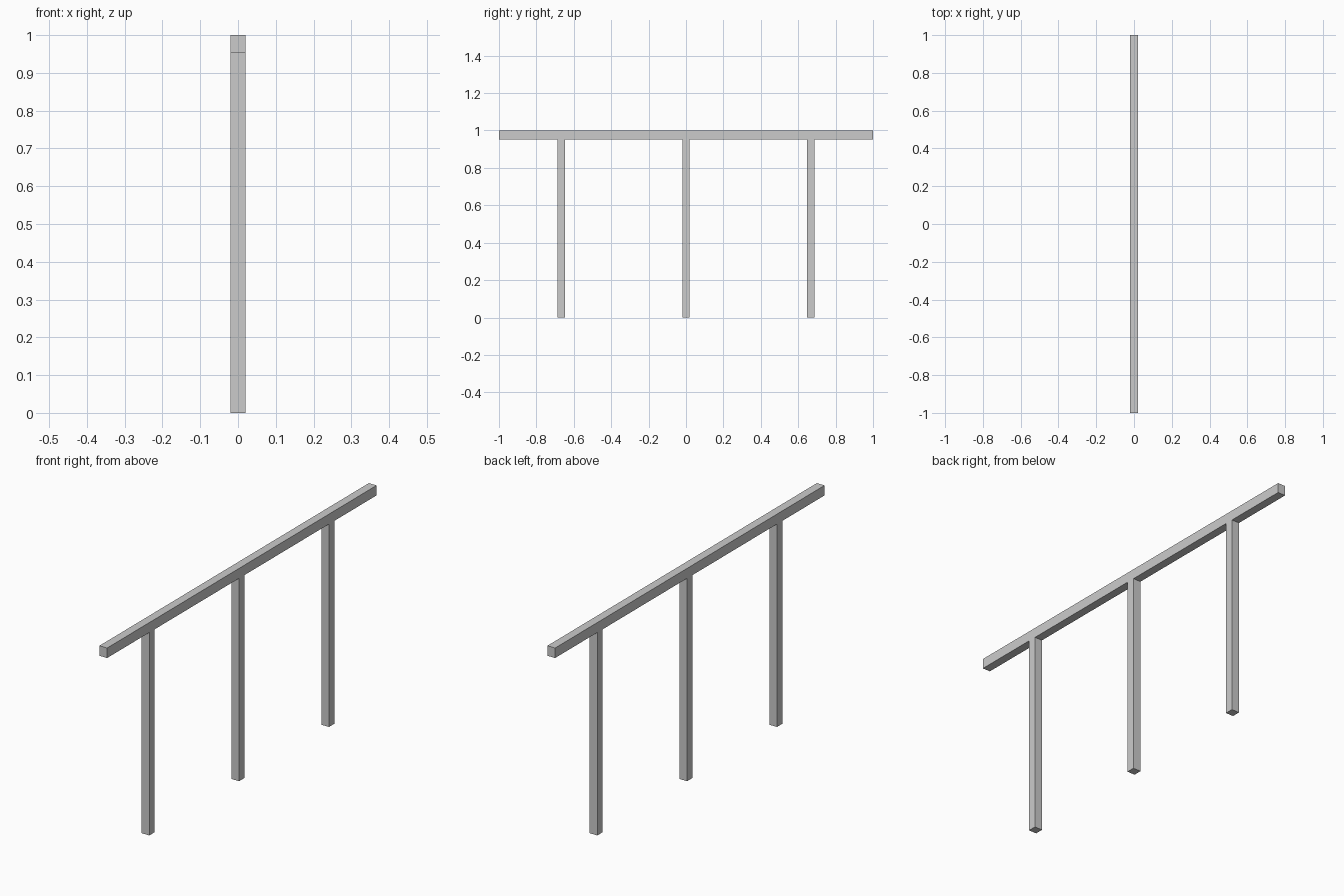
import bpy, bmesh

if "Cube" in bpy.data.objects:
    bpy.data.objects.remove(bpy.data.objects["Cube"])

HALF = 0.02          # half thickness of rail and posts
RAIL_BOTTOM = 0.953
POSTS = (-0.667, 0.0, 0.667)

# Side profile (y, z): rail with posts flush beneath it, as one clean outline
profile = [(1, RAIL_BOTTOM), (1, 1), (-1, 1), (-1, RAIL_BOTTOM)]
for y in POSTS:
    profile += [(y - HALF, RAIL_BOTTOM), (y - HALF, 0),
                (y + HALF, 0), (y + HALF, RAIL_BOTTOM)]

# Extrude the profile across x
bm = bmesh.new()
face = bm.faces.new([bm.verts.new((-HALF, y, z)) for y, z in profile])
ext = bmesh.ops.extrude_face_region(bm, geom=[face], use_keep_orig=True)
moved = [g for g in ext["geom"] if isinstance(g, bmesh.types.BMVert)]
bmesh.ops.translate(bm, verts=moved, vec=(2 * HALF, 0, 0))
bmesh.ops.recalc_face_normals(bm, faces=bm.faces)

mesh = bpy.data.meshes.new("handrail_with_posts")
bm.to_mesh(mesh)
bm.free()
bpy.context.collection.objects.link(bpy.data.objects.new("handrail_with_posts", mesh))
